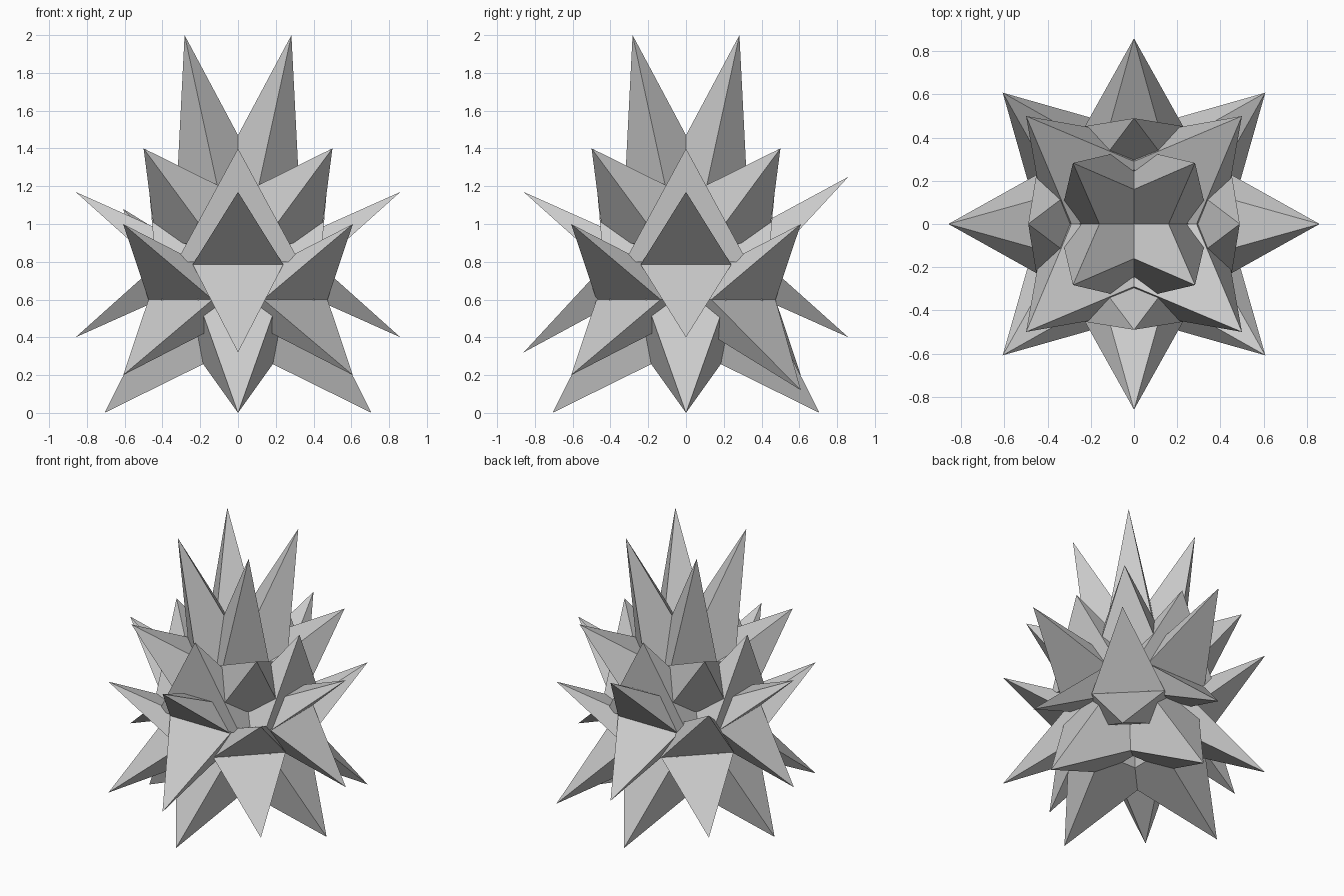
import bpy
from math import sin, cos, pi, hypot

if "Cube" in bpy.data.objects:
    bpy.data.objects.remove(bpy.data.objects["Cube"])


def spike(bm_v, bm_f, turn, tip, lo, up, half, core):
    """Four-sided spike. tip/lo/up are (radius, height); base closes onto the core."""
    def place(r, t, z):
        return (r * cos(turn) - t * sin(turn), r * sin(turn) + t * cos(turn), z)
    n = len(bm_v)
    bm_v += [place(tip[0], 0, tip[1]),
             place(lo[0], -half, lo[1]), place(lo[0], half, lo[1]),
             place(up[0], half, up[1]), place(up[0], -half, up[1]),
             place(0, 0, core)]
    for i in range(4):
        a, b = n + 1 + i, n + 1 + (i + 1) % 4
        bm_f += [(n, a, b), (n + 5, b, a)]
    if tip[1] < core:   # downward spikes are mirrored, so flip their faces
        bm_f[-8:] = [f[::-1] for f in bm_f[-8:]]


def ring(name, tip, lo, up, half, core, diagonal, moved={}):
    """Four spikes around the vertical axis; moved shifts single tip heights."""
    v, f = [], []
    for k in range(4):
        turn = k * pi / 2 + (pi / 4 if diagonal else 0)
        t = (tip[0], tip[1] + moved.get(k, 0))
        spike(v, f, turn, t, lo, up, half, core)
    me = bpy.data.meshes.new(name)
    me.from_pydata(v, [], f)
    me.update()
    ob = bpy.data.objects.new(name, me)
    bpy.context.collection.objects.link(ob)


def square_ring(name, tip, core, half, length, diagonal):
    """Ring of square-based spikes whose axes run through the core point."""
    r, h = tip[0], tip[1] - core
    d = hypot(r, h)
    ar, az = r / d, h / d
    cr, cz = tip[0] - ar * length, tip[1] - az * length
    s = 1 if h > 0 else -1
    pr, pz = -az * s * half, ar * s * half      # base direction away from the equator
    ring(name, tip, (cr - pr, cz - pz), (cr + pr, cz + pz), half, core, diagonal)


# Crown and upper spikes
square_ring("crown_spikes", (0.4, 2.0), 0.736, 0.23, 1.2, True)
ring("upper_axis_spikes", (0.49, 1.4), (0.437, 0.80), (0.06, 0.80), 0.325, 0.80, False)
ring("upper_diagonal_spikes", (0.707, 1.4), (0.40, 0.90), (0.18, 1.14), 0.215, 0.70, True)

# Wide middle spikes: mirrored pairs sharing one flat base
for name, zc, dz, diagonal, up_move, low_move in (
        ("middle_diagonal", 0.60, 0.40, True, {1: 0.08}, {0: -0.08}),
        ("middle_axis", 0.785, 0.385, False, {1: 0.08}, {3: -0.08})):
    for s, label, moved in ((1, "raised", up_move), (-1, "lowered", low_move)):
        ring(f"{name}_{label}_spikes", (0.86, zc + s * dz), (0.43, zc),
             (0.0, zc), 0.24, zc, diagonal, moved)

# Foot spikes
square_ring("foot_spikes", (0.707, 0.0), 0.70, 0.23, 0.69, False)
